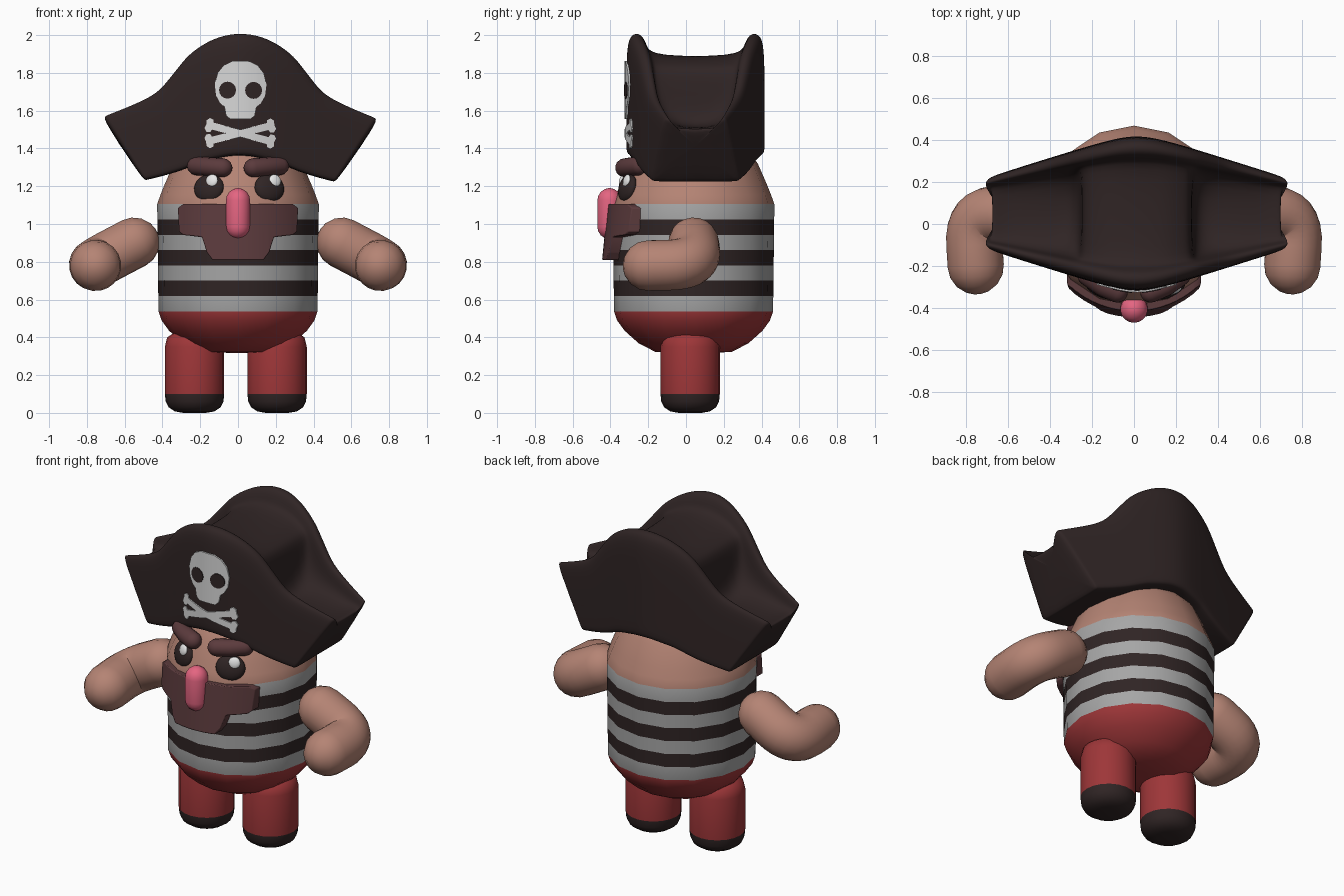
import bpy, bmesh, math
from mathutils import Vector, Matrix

if "Cube" in bpy.data.objects:
    bpy.data.objects.remove(bpy.data.objects["Cube"])


def material(name, rgb):
    m = bpy.data.materials.new(name)
    m.diffuse_color = (*rgb, 1)
    m.use_nodes = True
    m.node_tree.nodes["Principled BSDF"].inputs["Base Color"].default_value = m.diffuse_color
    return m


SKIN = material("skin", (0.46, 0.23, 0.175))
DARK = material("dark_brown", (0.029, 0.018, 0.018))
GREY = material("stripe_grey", (0.38, 0.38, 0.38))
RED = material("trouser_red", (0.34, 0.037, 0.04))
BROWN = material("beard_brown", (0.105, 0.043, 0.046))
PINK = material("nose_pink", (0.78, 0.13, 0.22))
BONE = material("bone_white", (0.68, 0.68, 0.68))
WHITE = material("eye_white", (0.85, 0.85, 0.85))


def finish(name, bm, mats, angle=40, rule=None):
    """Turn a bmesh into a named, shaded object."""
    bmesh.ops.recalc_face_normals(bm, faces=bm.faces[:])
    for f in bm.faces:
        f.smooth = True
        if rule:
            f.material_index = rule(f.calc_center_median())
    me = bpy.data.meshes.new(name)
    bm.to_mesh(me)
    bm.free()
    for m in mats:
        me.materials.append(m)
    me.set_sharp_from_angle(angle=math.radians(angle))
    ob = bpy.data.objects.new(name, me)
    bpy.context.scene.collection.objects.link(ob)
    return ob


def skin_rings(rings):
    """Join equal closed rings of points and cap both ends."""
    bm = bmesh.new()
    vs = [[bm.verts.new(p) for p in ring] for ring in rings]
    n = len(vs[0])
    for a, b in zip(vs, vs[1:]):
        for i in range(n):
            j = (i + 1) % n
            bm.faces.new((a[i], a[j], b[j], b[i]))
    bm.faces.new(vs[0])
    bm.faces.new(vs[-1])
    return bm


def lathe(name, profile, cx, cy, sides, mats, rule):
    angles = [2 * math.pi * i / sides for i in range(sides)]
    rings = [[(cx + r * math.cos(a), cy + r * math.sin(a), z) for a in angles]
             for r, z in profile]
    return finish(name, skin_rings(rings), mats, 60, rule)


def tube(name, path, r, mat, sides=20):
    """Round-ended tube along a planar path."""
    pts = [Vector(p) for p in path]
    d0 = (pts[1] - pts[0]).normalized()
    d1 = (pts[-1] - pts[-2]).normalized()
    n = d0.cross(d1)
    n = n.normalized() if n.length > 0.01 else d0.orthogonal().normalized()
    caps = (0.12, 0.4, 0.8, 1.2)
    spine = [(pts[0] - d0 * r * math.cos(a), r * math.sin(a), d0) for a in caps]
    for i, p in enumerate(pts):
        d = pts[min(i + 1, len(pts) - 1)] - pts[max(i - 1, 0)]
        spine.append((p, r, d.normalized()))
    spine += [(pts[-1] + d1 * r * math.cos(a), r * math.sin(a), d1) for a in reversed(caps)]
    rings = []
    for c, rad, d in spine:
        side = n.cross(d).normalized()
        rings.append([c + rad * (n * math.cos(t) + side * math.sin(t))
                      for t in (2 * math.pi * i / sides for i in range(sides))])
    return finish(name, skin_rings(rings), [mat], 60)


def plate(name, outline, y_at, thick, mat, step=0.04):
    """Extrude an x-z outline and wrap its front onto y_at(x, z)."""
    bm = bmesh.new()
    bm.faces.new([bm.verts.new((x, 0, z)) for x, z in outline])
    for k in range(-10, 11):
        bmesh.ops.bisect_plane(bm, geom=bm.verts[:] + bm.edges[:] + bm.faces[:],
                               plane_co=(k * step + 0.0013, 0, 0), plane_no=(1, 0, 0))
    for v in bm.verts:
        v.co.y = y_at(v.co.x, v.co.z)
    new = bmesh.ops.extrude_face_region(bm, geom=bm.faces[:])["geom"]
    for v in new:
        if isinstance(v, bmesh.types.BMVert):
            v.co.y += thick
    return finish(name, bm, [mat], 40)


def ellipsoid(name, matrix, mat):
    bm = bmesh.new()
    bmesh.ops.create_uvsphere(bm, u_segments=20, v_segments=12, radius=1, matrix=matrix)
    return finish(name, bm, [mat], 60)


def mirrored(half):
    return half + [(-x, z) for x, z in reversed(half)]


# Body: trousers, seven shirt stripes, bare head
TOP, BAND = 1.105, 0.081
LOW = TOP - 7 * BAND
profile = [(0.05, 0.318), (0.2, 0.322), (0.29, 0.368), (0.365, 0.435), (0.405, 0.49)]
profile += [(0.421 + 0.001 * k, LOW + BAND * k) for k in range(8)]
profile += [(0.41, 1.155), (0.388, 1.21), (0.34, 1.32), (0.28, 1.40), (0.18, 1.47), (0.04, 1.5)]


def body_colour(c):
    if c.z < LOW:
        return 0
    if c.z > TOP:
        return 3
    return 1 + int((TOP - c.z) / BAND) % 2


lathe("body", profile, 0, 0.04, 16, [RED, GREY, DARK, SKIN], body_colour)

# Legs with dark shoes
leg = [(0.06, 0.0), (0.105, 0.008), (0.138, 0.03), (0.153, 0.06), (0.157, 0.1),
       (0.157, 0.35), (0.145, 0.4), (0.1, 0.43)]
for side, x in (("left", -0.23), ("right", 0.207)):
    lathe(side + "_leg", leg, x, 0.022, 20, [DARK, RED], lambda c: int(c.z > 0.1))

# Bent arms
for side, s in (("left", -1), ("right", 1)):
    a, b, c = (Vector((s * x, y, z)) for x, y, z in
               ((0.55, 0.04, 0.9), (0.77, 0.055, 0.785), (0.753, -0.2, 0.78)))
    p, q = a.lerp(b, 0.4), b.lerp(c, 0.6)
    path = [a]
    for i in range(9):
        t = i / 8
        path.append(p.lerp(b, t).lerp(b.lerp(q, t), t))
    tube(side + "_arm", path + [c], 0.135, SKIN)

# Face: eyes, highlights, brows, nose, beard
for side, s in (("left", -1), ("right", 1)):
    base = (Matrix.Translation((s * 0.16 + 0.006, -0.31, 1.19))
            @ Matrix.Rotation(s * 0.43, 4, 'Z') @ Matrix.Rotation(-0.25, 4, 'X'))
    ellipsoid(side + "_eye", base @ Matrix.Diagonal((0.085, 0.035, 0.075, 1)), DARK)
    ellipsoid(side + "_eye_highlight", base @ Matrix.Translation((0.025, -0.026, 0.034))
              @ Matrix.Diagonal((0.034, 0.014, 0.034, 1)), WHITE)
    tube(side + "_brow", [(s * 0.08, -0.325, 1.298), (s * 0.15, -0.295, 1.303),
                          (s * 0.22, -0.245, 1.308)], 0.05, BROWN, 14)
tube("nose", [(0, -0.405, 0.985), (0, -0.405, 1.125)], 0.065, PINK)

beard = plate("beard", mirrored([(0.29, 1.105), (0.318, 1.085), (0.312, 0.96), (0.29, 0.942),
                                 (0.19, 0.93), (0.165, 0.85), (0.135, 0.81)]),
              lambda x, z: 0.04 - math.sqrt(0.455 ** 2 - x * x) - 0.1 * (1.1 - z), 0.1, BROWN)
bev = beard.modifiers.new("soft_edges", 'BEVEL')
bev.width, bev.segments, bev.limit_method = 0.012, 2, 'ANGLE'
bev.angle_limit = math.radians(40)


# Hat: cross-sections of upturned brims around a crown, lofted from end to end
def half_depth(x):
    return 0.40 - 0.32 * math.sqrt(x * x + 0.01)


# half width, brim top, underside, crown or valley height
stations = [(0, 2.012, 1.362, 1.888), (0.08, 2.003, 1.36, 1.885), (0.16, 1.975, 1.348, 1.875),
            (0.23, 1.932, 1.338, 1.86), (0.28, 1.89, 1.328, 1.82), (0.31, 1.855, 1.32, 1.56),
            (0.38, 1.765, 1.30, 1.51), (0.44, 1.69, 1.283, 1.51), (0.55, 1.635, 1.258, 1.51),
            (0.66, 1.59, 1.238, 1.50), (0.71, 1.57, 1.23, 1.51), (0.735, 1.558, 1.225, 1.52)]


def hat_section(xt, zt, zb, zf):
    t = 0.11 - 0.07 * abs(xt) / 0.735
    vf = min((zf - zb) / (zt - zb), 0.85)
    rows = [(0, 0.06), (0, 0), (0.1, 0), (0.5, 0), (0.9, 0), (1, 0.25 * t), (1, 0.75 * t),
            (0.9, t), (vf, t + 0.025)]

    def point(v, d, s):
        x = xt * (0.695 + 0.305 * v)
        return (x, 0.05 + s * (half_depth(x) - d), zb + (zt - zb) * v)
    return [point(v, d, -1) for v, d in rows] + [point(v, d, 1) for v, d in reversed(rows)]


full = [(-x, *rest) for x, *rest in reversed(stations[1:])] + stations
hat = finish("hat", skin_rings([hat_section(*s) for s in full]), [DARK], 180)
sub = hat.modifiers.new("smooth", 'SUBSURF')
sub.levels = sub.render_levels = 2
hat_parts = [hat]


# Skull and crossed bones as thin plates on the hat front
def hat_front(lift):
    return lambda x, z: 0.05 - half_depth(x) - lift


skull = mirrored([(0.045, 1.862), (0.09, 1.84), (0.122, 1.80), (0.137, 1.74), (0.13, 1.68),
                  (0.108, 1.64), (0.085, 1.62), (0.076, 1.575), (0.055, 1.556)])
hat_parts.append(plate("skull", skull, hat_front(0.007), 0.009, BONE))
for side, s in (("left", -1), ("right", 1)):
    socket = [(s * 0.069 + 0.045 * math.cos(a), 1.708 + 0.045 * math.sin(a))
              for a in (2 * math.pi * i / 16 for i in range(16))]
    hat_parts.append(plate(side + "_skull_socket", socket, hat_front(0.011), 0.006, DARK))
    end = [(0.15, 0.019), (0.155, 0.034), (0.175, 0.038), (0.19, 0.022), (0.186, 0)]
    half = end + [(u, -w) for u, w in reversed(end[:-1])]
    ring = half + [(-u, -w) for u, w in half]
    ca, sa = math.cos(s * 0.25), math.sin(s * 0.25)
    bone = [(u * ca - w * sa, 1.48 + u * sa + w * ca) for u, w in ring]
    hat_parts.append(plate(side + "_bone", bone, hat_front(0.007), 0.009, BONE))

# Slight sideways tilt of the whole hat
for ob in hat_parts:
    ob.rotation_euler.y = 0.008
